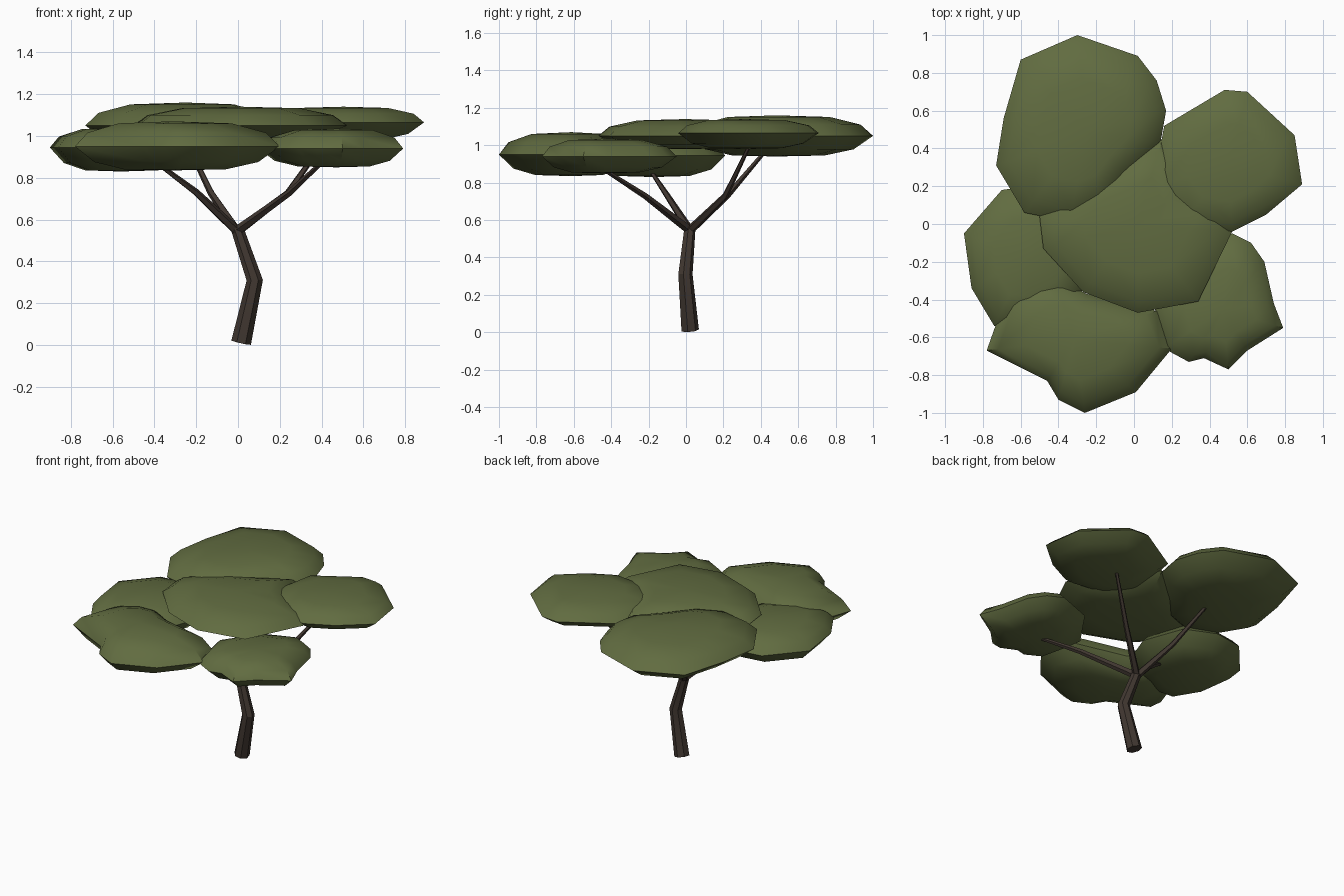
import bpy, bmesh
from mathutils import Vector, Matrix

old = bpy.data.objects.get("Cube")
if old:
    bpy.data.objects.remove(old, do_unlink=True)


def make_material(name, rgb):
    mat = bpy.data.materials.new(name)
    mat.use_nodes = True
    mat.diffuse_color = (*rgb, 1)
    mat.node_tree.nodes["Principled BSDF"].inputs["Base Color"].default_value = (*rgb, 1)
    return mat


leaf_green = make_material("leaf green", (.12, .15, .052))
bark_brown = make_material("bark brown", (.052, .038, .03))


def finish(name, bm, material, angle):
    bmesh.ops.recalc_face_normals(bm, faces=bm.faces)
    mesh = bpy.data.meshes.new(name)
    bm.to_mesh(mesh)
    bm.free()
    mesh.materials.append(material)
    obj = bpy.data.objects.new(name, mesh)
    bpy.context.collection.objects.link(obj)
    bpy.ops.object.select_all(action='DESELECT')
    obj.select_set(True)
    bpy.context.view_layer.objects.active = obj
    bpy.ops.object.shade_smooth_by_angle(angle=angle)
    return obj


def bridge(bm, lower, upper):
    count = len(lower)
    for i in range(count):
        j = (i + 1) % count
        bm.faces.new((lower[i], lower[j], upper[j], upper[i]))


def leaf_pad(name, bottom, rim, top, outline):
    """Flattened leaf clump: the outline shrinks towards a domed top and bottom."""
    bm = bmesh.new()
    centre = sum((Vector(p) for p in outline), Vector((0, 0))) / len(outline)
    profile = [(.5, bottom, .95), (.8, bottom, .65), (1, rim, 0),
               (.87, top, .55), (.55, top, .92)]
    rings = []
    for scale, goal, amount in profile:
        z = rim + (goal - rim) * amount
        ring = []
        for p in outline:
            q = centre + (Vector(p) - centre) * scale
            ring.append(bm.verts.new((q.x, q.y, z)))
        rings.append(ring)
    for lower, upper in zip(rings, rings[1:]):
        bridge(bm, lower, upper)
    for ring, z in ((rings[0], bottom), (rings[-1], top)):
        tip = bm.verts.new((centre.x, centre.y, z))
        for i in range(len(ring)):
            bm.faces.new((ring[i], ring[i - 1], tip))
    return finish(name, bm, leaf_green, .75)


def limb(name, path, radii, sides):
    """Tapered faceted limb along a bent path."""
    bm = bmesh.new()
    points = [Vector(p) for p in path]
    rings = []
    for i, point in enumerate(points):
        direction = points[min(i + 1, len(points) - 1)] - points[max(i - 1, 0)]
        turn = Vector((0, 0, 1)).rotation_difference(direction).to_matrix().to_4x4()
        made = bmesh.ops.create_circle(bm, segments=sides, radius=radii[i],
                                       matrix=Matrix.Translation(point) @ turn)
        rings.append(made["verts"])
    for lower, upper in zip(rings, rings[1:]):
        bridge(bm, lower, upper)
    bm.faces.new(rings[0])
    bm.faces.new(rings[-1])
    return finish(name, bm, bark_brown, .5)


# Trunk and four spreading branches
limb("trunk", [(.015, .02, .012), (.08, -.005, .31), (-.005, .02, .56)],
     (.049, .04, .031), 7)
fork = (-.005, .02, .545)
branches = {
    "back_left_branch": ((.24, .21, .73), (.43, .34, 1)),
    "back_right_branch": ((-.13, .22, .73), (-.26, .45, 1)),
    "front_left_branch": ((.25, -.22, .73), (.42, -.47, .89)),
    "front_right_branch": ((-.2, -.1, .73), (-.4, -.2, .88)),
}
for name, (elbow, end) in branches.items():
    limb(name, [fork, elbow, end], (.024, .017, .01), 5)

# Canopy clumps
leaf_pad("back_right_leaves", .94, 1.05, 1.16, [
    (-.3, 1), (.02, .89), (.12, .76), (.17, .6), (.14, .43), (-.03, .25),
    (-.17, .07), (-.34, .01), (-.58, .06), (-.73, .31), (-.69, .56), (-.6, .87)])
leaf_pad("back_left_leaves", .98, 1.065, 1.14, [
    (.16, .52), (.48, .71), (.6, .7), (.85, .47), (.89, .21),
    (.7, .05), (.52, -.04), (.25, 0), (.1, .2)])
leaf_pad("centre_leaves", .98, 1.05, 1.14, [
    (-.05, .34), (.15, .45), (.28, .2), (.45, .09), (.52, -.04), (.34, -.41),
    (.02, -.47), (-.27, -.36), (-.48, -.13), (-.5, .04), (-.28, .25)])
leaf_pad("right_leaves", .83, .945, 1.04, [
    (-.9, -.05), (-.7, .18), (-.5, .21), (-.3, .12), (-.2, -.15),
    (-.3, -.42), (-.55, -.55), (-.74, -.54), (-.86, -.34)])
leaf_pad("front_leaves", .835, .95, 1.07, [
    (-.78, -.67), (-.67, -.36), (-.55, -.28), (-.42, -.28), (-.25, -.37),
    (.12, -.46), (.2, -.66), (.01, -.89), (-.26, -1), (-.4, -.93), (-.46, -.83)])
leaf_pad("front_left_leaves", .85, .94, 1.035, [
    (.52, -.05), (.62, -.1), (.69, -.2), (.74, -.42), (.79, -.55), (.6, -.67),
    (.5, -.77), (.37, -.71), (.29, -.73), (.16, -.66), (.1, -.4), (.28, -.14)])
